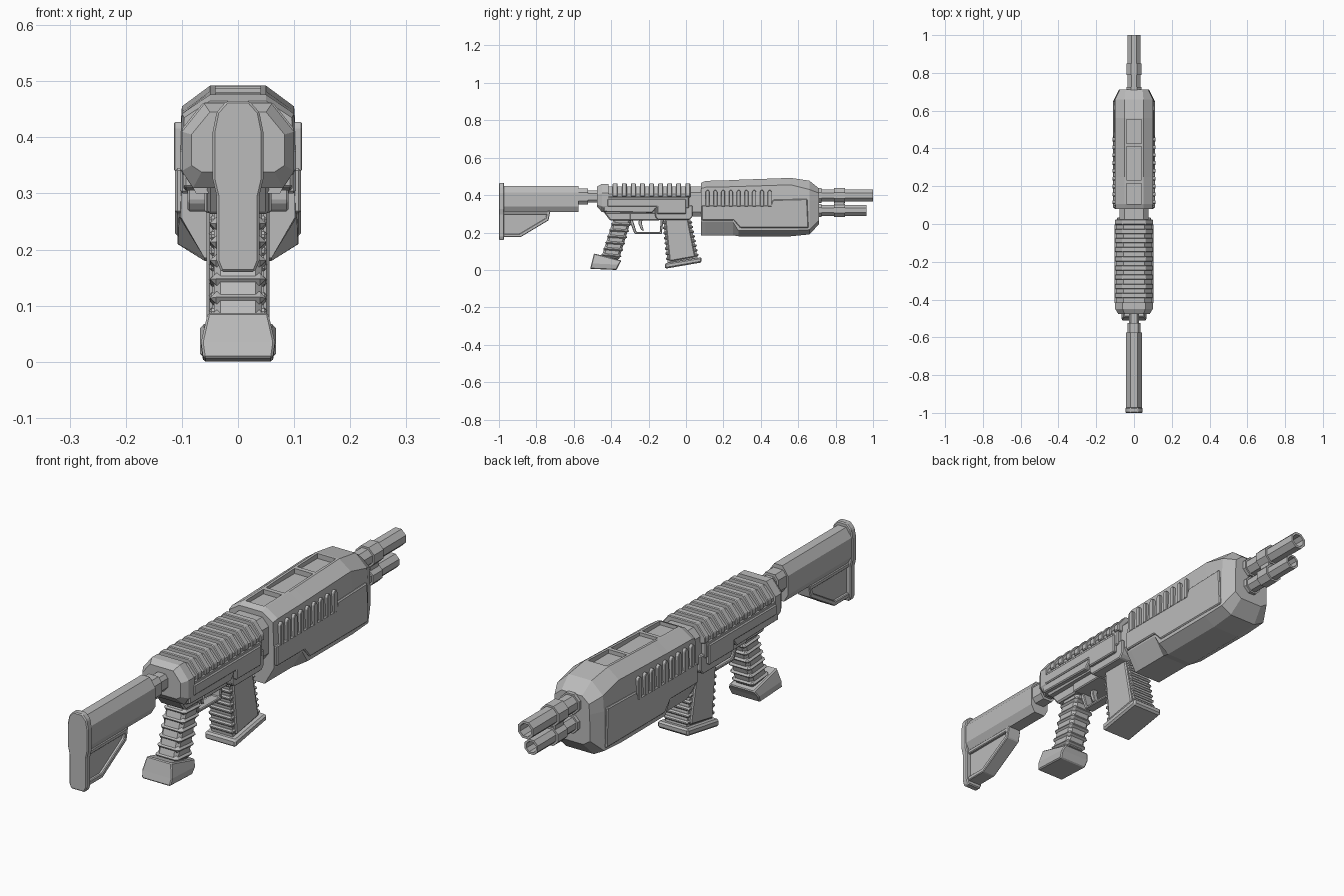
import bpy, bmesh, math
from mathutils import Vector

if "Cube" in bpy.data.objects:
    bpy.data.objects.remove(bpy.data.objects["Cube"])

grey = bpy.data.materials.new("plain grey")
grey.use_nodes = True
grey.diffuse_color = (0.5, 0.5, 0.5, 1)
grey.node_tree.nodes["Principled BSDF"].inputs["Base Color"].default_value = (0.5, 0.5, 0.5, 1)


def finish(name, bm, bevel=0.0):
    """Turn a bmesh into a flat shaded object with an optional chamfer."""
    bmesh.ops.recalc_face_normals(bm, faces=bm.faces)
    mesh = bpy.data.meshes.new(name)
    bm.to_mesh(mesh)
    bm.free()
    mesh.materials.append(grey)
    obj = bpy.data.objects.new(name, mesh)
    bpy.context.collection.objects.link(obj)
    if bevel:
        mod = obj.modifiers.new("chamfer", "BEVEL")
        mod.width, mod.segments, mod.limit_method = bevel, 1, "ANGLE"
    return obj


def loft(name, sections, bevel=0.0):
    """Skin closed rings of points and cap both ends."""
    bm = bmesh.new()
    rings = [[bm.verts.new(p) for p in ring] for ring in sections]
    n = len(rings[0])
    for a, b in zip(rings, rings[1:]):
        for i in range(n):
            j = (i + 1) % n
            bm.faces.new((a[i], a[j], b[j], b[i]))
    bm.faces.new(rings[0])
    bm.faces.new(rings[-1])
    return finish(name, bm, bevel)


def prism(name, profile, half, bevel=0.0, x=0.0):
    """Side profile (y, z) extruded across x."""
    return loft(name, [[(x + s * half, y, z) for y, z in profile] for s in (-1, 1)], bevel)


def box(name, y0, y1, z0, z1, half, bevel=0.0):
    return prism(name, [(y0, z0), (y1, z0), (y1, z1), (y0, z1)], half, bevel)


def mirrored(y, points):
    """Full cross-section ring from the (x, z) points of its +x half."""
    return [(x, y, z) for x, z in points] + [(-x, y, z) for x, z in reversed(points)]


def tube(name, y0, y1, z, r, bore=0.0):
    """Octagonal tube along y, drilled at its front end."""
    def ring(y, rad):
        return [(rad * math.cos((k + .5) * math.pi / 4), y, z + rad * math.sin((k + .5) * math.pi / 4))
                for k in range(8)]
    rings = [ring(y0, r), ring(y1, r)]
    if bore:
        rings += [ring(y1, bore), ring(y1 - 0.06, bore)]
    return loft(name, rings)


# Stock
stock = [(.018, .45), (.042, .415), (.042, .34), (.025, .31)]
loft("stock_body", [mirrored(y, stock) for y in (-.975, -.575)])
butt = [(.02, .465), (.038, .445), (.045, .41), (.045, .325), (.038, .295), (.038, .18), (.03, .16)]
loft("butt_plate", [mirrored(y, butt) for y in (-1, -.972)], .004)
prism("stock_brace_panel", [(-.98, .185), (-.89, .185), (-.745, .275), (-.735, .32), (-.98, .32)], .019)
prism("stock_brace_edge", [(-.98, .175), (-.885, .175), (-.735, .265), (-.725, .315),
                           (-.742, .315), (-.75, .277), (-.89, .193), (-.98, .193)], .03, .003)
box("stock_brace_rail", -.975, -.73, .295, .312, .03, .003)
for name, y0, y1, h, x in (("stock_collar", -.585, -.525, .042, .035),
                           ("stock_neck", -.54, -.46, .032, .027)):
    ring = [(x * .6, .392 + h), (x, .392 + h * .55), (x, .392 - h * .55), (x * .6, .392 - h)]
    loft(name, [mirrored(y, ring) for y in (y0, y1)])

# Receiver shell, narrowed at its rear end
body = [(.055, .446), (.092, .405), (.092, .335), (.075, .3)]
rear = [(.06, .46), (.1, .41), (.1, .34), (.08, .31)]
tail = [(.05, .445), (.083, .405), (.083, .35), (.065, .338)]
loft("receiver", [mirrored(y, body) for y in (-.43, .015)])
loft("receiver_rear", [mirrored(-.476, tail), mirrored(-.45, rear), mirrored(-.415, rear)])

# Ribs wrapped over the receiver
rib = [(.062, .462), (.1, .415), (.1, .392), (.085, .388)]
for i in range(9):
    y = -.392 + i * .0485
    loft("receiver_rib", [mirrored(y, rib), mirrored(y + .027, rib)], .003)

# Receiver side plates, magazine well and joint to the front body
prism("receiver_side_band", [(-.44, .31), (-.44, .392), (.015, .392), (.015, .33), (-.16, .33), (-.18, .305)], .097, .004)
prism("receiver_side_panel", [(-.42, .338), (-.42, .38), (0, .38), (0, .3), (-.155, .3), (-.155, .338)], .103, .004)
prism("magazine_well", [(-.165, .285), (-.15, .268), (.02, .268), (.035, .285), (.035, .345), (-.165, .345)], .09, .004)
joint = [(.05, .445), (.078, .415), (.078, .31), (.06, .285)]
loft("body_joint", [mirrored(y, joint) for y in (0, .09)])

# Front body: height and width change along its length
front = loft("front_body", [mirrored(y, [(xt, zt), (xs, zs), (xw - .002, zm), (xw, zl), (xb, zb)])
             for y, xt, zt, xs, zs, xw, zm, zl, xb, zb in (
    (.08, .05, .465, .096, .435, .102, .345, .258, .06, .185),
    (.105, .05, .476, .1, .442, .105, .36, .258, .06, .185),
    (.25, .05, .48, .1, .445, .105, .36, .258, .06, .185),
    (.28, .05, .482, .1, .446, .107, .36, .21, .06, .18),
    (.56, .05, .492, .1, .455, .108, .37, .21, .06, .18),
    (.66, .05, .477, .1, .43, .106, .37, .215, .06, .19),
    (.712, .045, .435, .075, .41, .08, .37, .265, .05, .245))])

# Shallow pockets along the top
for y0, y1, floor in ((.105, .215, .461), (.232, .41, .467), (.427, .552, .472)):
    cutter = box("pocket_cutter", y0, y1, floor, .6, .04)
    cutter.hide_render = True
    mod = front.modifiers.new("pocket", "BOOLEAN")
    mod.operation, mod.object, mod.solver = "DIFFERENCE", cutter, "EXACT"
    bpy.context.view_layer.objects.active = front
    bpy.ops.object.modifier_apply(modifier="pocket")
    bpy.data.objects.remove(cutter)

# Raised side panel and vent bars
prism("front_side_panel", [(.085, .265), (.085, .345), (.452, .345), (.465, .375), (.648, .38),
                           (.655, .225), (.29, .225), (.255, .265)], .112, .004)
for i in range(9):
    y = .105 + i * .0415
    prism("vent_bar", [(y, .34), (y + .021, .34), (y + .021, .418), (y + .015, .427),
                       (y + .006, .427), (y, .418)], .114, .002)

# Barrels, sleeves and clamp
tube("upper_barrel", .68, 1, .398, .036, .026)
tube("lower_barrel", .68, .965, .318, .031, .022)
tube("upper_barrel_sleeve", .79, .85, .398, .044)
tube("lower_barrel_sleeve", .79, .85, .318, .039)
box("barrel_clamp", .795, .845, .32, .40, .022)
tube("upper_barrel_root", .69, .725, .398, .043)
tube("lower_barrel_root", .69, .725, .318, .038)

# Magazine with side cheeks, ribs and base
def lean(t, a, b):
    return Vector(a).lerp(Vector(b), t)

top_back, top_front, low_front, low_back = (-.13, .285), (.028, .285), (.072, .055), (-.105, .03)
prism("magazine_core", [(-.122, .285), (.02, .285), (.064, .055), (-.097, .03)], .046)
prism("magazine_cheek", [(-.112, .275), (.01, .275), (.05, .07), (-.088, .045)], .056, .005)
for i in range(8):
    t = .1 + i * .108
    prism("magazine_rib", [lean(t, top_back, low_back), lean(t, top_front, low_front),
                           lean(t + .06, top_front, low_front), lean(t + .06, top_back, low_back)], .052, .005)
prism("magazine_base", [(-.113, .006), (.084, .04), (.084, .068), (-.113, .036)], .068, .007)

# Grip with finger bands and flared foot
prism("grip_head", [(-.445, .315), (-.405, .263), (-.285, .263), (-.28, .315)], .055, .006)
prism("grip_core", [(-.385, .28), (-.29, .28), (-.36, .05), (-.455, .06)], .043, .012)
for i in range(6):
    t = .1 + i * .15
    prism("grip_band", [lean(t, (-.39, .28), (-.46, .06)), lean(t, (-.283, .275), (-.353, .05)),
                        lean(t + .1, (-.283, .275), (-.353, .05)), lean(t + .1, (-.39, .28), (-.46, .06))], .05, .011)
def foot_ring(x, pts):
    return [(sx * x, y, z) for sx, (y, z) in zip((1, 1, -1, -1), pts + pts[::-1])]

loft("grip_foot", [foot_ring(.054, [(-.492, .088), (-.345, .05)]),
                   foot_ring(.066, [(-.505, .035), (-.358, .028)]),
                   foot_ring(.062, [(-.513, .006), (-.372, .0)])], .004)

# Trigger and guard
prism("trigger_guard", [(-.305, .27), (-.275, .192), (-.13, .192), (-.12, .27), (-.135, .27),
                        (-.14, .204), (-.265, .204), (-.285, .27)], .02, .003)
prism("trigger", [(-.245, .3), (-.255, .25), (-.24, .213), (-.225, .21),
                  (-.237, .25), (-.222, .3)], .011, .002)
box("trigger_mount", -.3, -.14, .265, .31, .06, .004)
